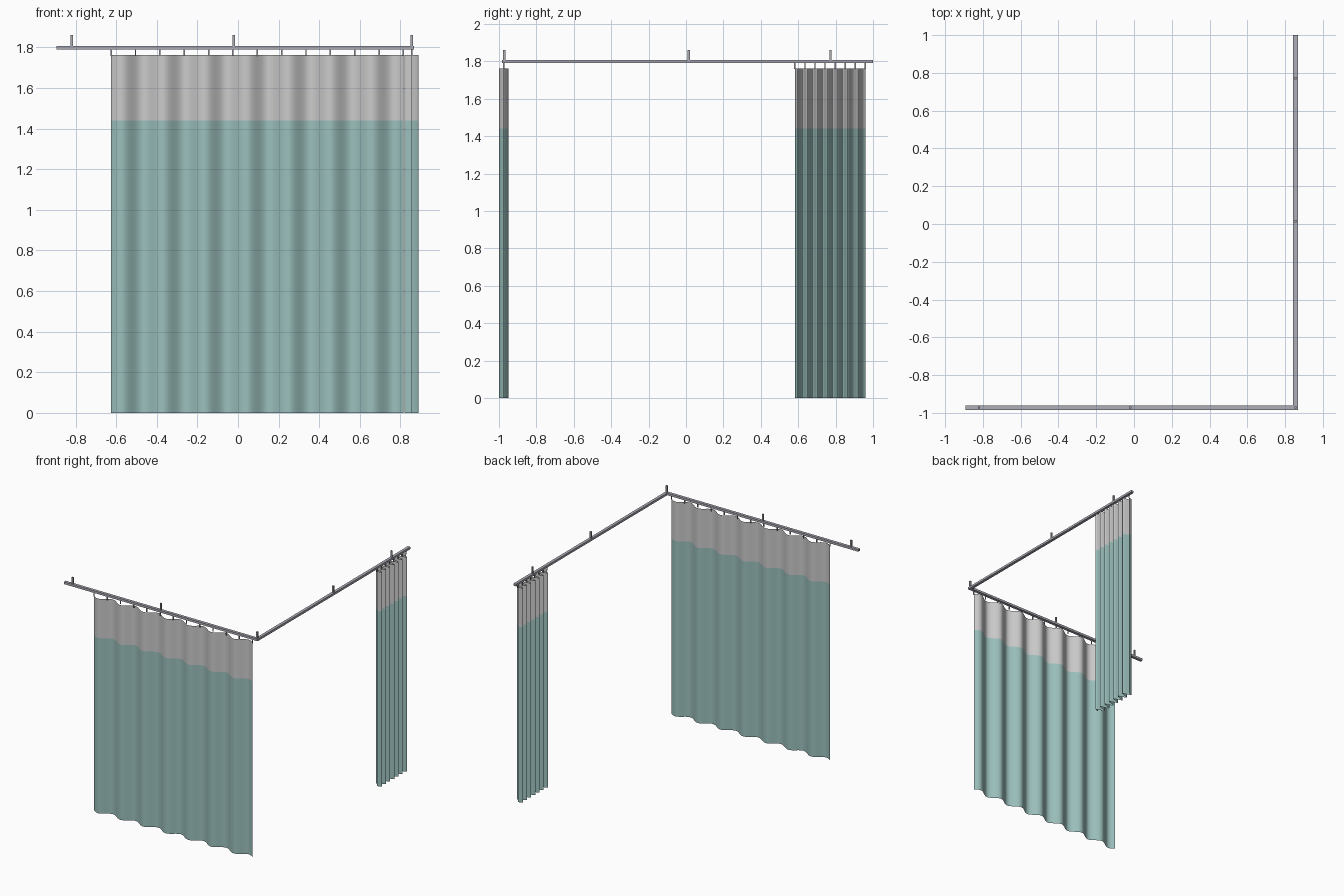
import bpy
import bmesh
from math import sin, pi
from mathutils import Vector, Matrix

default = bpy.data.objects.get("Cube")
if default:
    bpy.data.objects.remove(default, do_unlink=True)

RAIL_Z, RAIL_TOP = 1.79, 1.808     # underside and top of the track
HEM, BAND, TOP = 0.0, 1.44, 1.763  # cloth bottom, netting band start, cloth top
FRONT_Y, SIDE_X = -0.972, 0.855    # track centre lines
HALF = 0.012                       # half the track width


def material(name, rgb):
    mat = bpy.data.materials.new(name)
    mat.use_nodes = True
    mat.diffuse_color = (*rgb, 1)
    mat.node_tree.nodes["Principled BSDF"].inputs["Base Color"].default_value = (*rgb, 1)
    return mat


metal = material("metal", (0.42, 0.42, 0.48))
netting = material("netting", (0.56, 0.55, 0.55))
cloth = material("cloth", (0.33, 0.53, 0.51))


def finish(name, bm, *mats):
    mesh = bpy.data.meshes.new(name)
    bm.to_mesh(mesh)
    bm.free()
    for mat in mats:
        mesh.materials.append(mat)
    obj = bpy.data.objects.new(name, mesh)
    bpy.context.collection.objects.link(obj)
    return obj


def smooth(obj):
    bpy.ops.object.select_all(action="DESELECT")
    obj.select_set(True)
    bpy.context.view_layer.objects.active = obj
    bpy.ops.object.shade_smooth_by_angle()


def post(name, x, y, z0, z1, width):
    bm = bmesh.new()
    place = Matrix.Translation((x, y, (z0 + z1) / 2))
    bmesh.ops.create_cube(bm, size=1,
                          matrix=place @ Matrix.Diagonal((width, width, z1 - z0, 1)))
    finish(name, bm, metal)


# L-shaped ceiling track
outline = [(-0.893, FRONT_Y - HALF), (SIDE_X + HALF, FRONT_Y - HALF),
           (SIDE_X + HALF, 1.0), (SIDE_X - HALF, 1.0),
           (SIDE_X - HALF, FRONT_Y + HALF), (-0.893, FRONT_Y + HALF)]
bm = bmesh.new()
base = bm.faces.new([bm.verts.new((x, y, RAIL_Z)) for x, y in outline])
ext = bmesh.ops.extrude_face_region(bm, geom=[base], use_keep_orig=True)
bmesh.ops.translate(bm, vec=(0, 0, RAIL_TOP - RAIL_Z),
                    verts=[v for v in ext["geom"] if isinstance(v, bmesh.types.BMVert)])
bmesh.ops.recalc_face_normals(bm, faces=bm.faces)
finish("track", bm, metal)

# Ceiling hangers
hangers = [(-0.82, FRONT_Y), (-0.02, FRONT_Y), (SIDE_X, FRONT_Y),
           (SIDE_X, 0.015), (SIDE_X, 0.772)]
for i, (x, y) in enumerate(hangers):
    post(f"ceiling_hanger_{i + 1}", x, y, RAIL_TOP - 0.005, 1.862, 0.012)


def curtain(name, start, along, outward, length, waves, depth, hooks):
    """Pleated sheet with a netting band on top, hung from evenly spaced hooks."""
    start, along, outward = Vector(start), Vector(along), Vector(outward)
    steps = waves * 24
    bm = bmesh.new()
    rows = []
    for z in (HEM, BAND, TOP):
        row = []
        for i in range(steps + 1):
            t = i / steps
            p = start + along * length * t + outward * depth * sin(2 * pi * waves * t)
            row.append(bm.verts.new((p.x, p.y, z)))
        rows.append(row)
    for band, (low, high) in enumerate(zip(rows, rows[1:])):
        for i in range(steps):
            face = bm.faces.new((low[i], low[i + 1], high[i + 1], high[i]))
            face.material_index = band
    smooth(finish(name, bm, cloth, netting))
    for i in range(hooks):
        p = start + along * length * i / (hooks - 1)
        post(f"{name}_hook_{i + 1}", p.x, p.y, TOP - 0.005, RAIL_Z + 0.003, 0.007)


# Drawn curtain across the front, gathered curtain at the far end of the side
curtain("front_curtain", (-0.625, -0.975, 0), (1, 0, 0), (0, -1, 0),
        1.44, 7, 0.025, 13)
curtain("side_curtain", (SIDE_X, 0.582, 0), (0, 1, 0), (1, 0, 0),
        0.377, 7, 0.035, 8)
